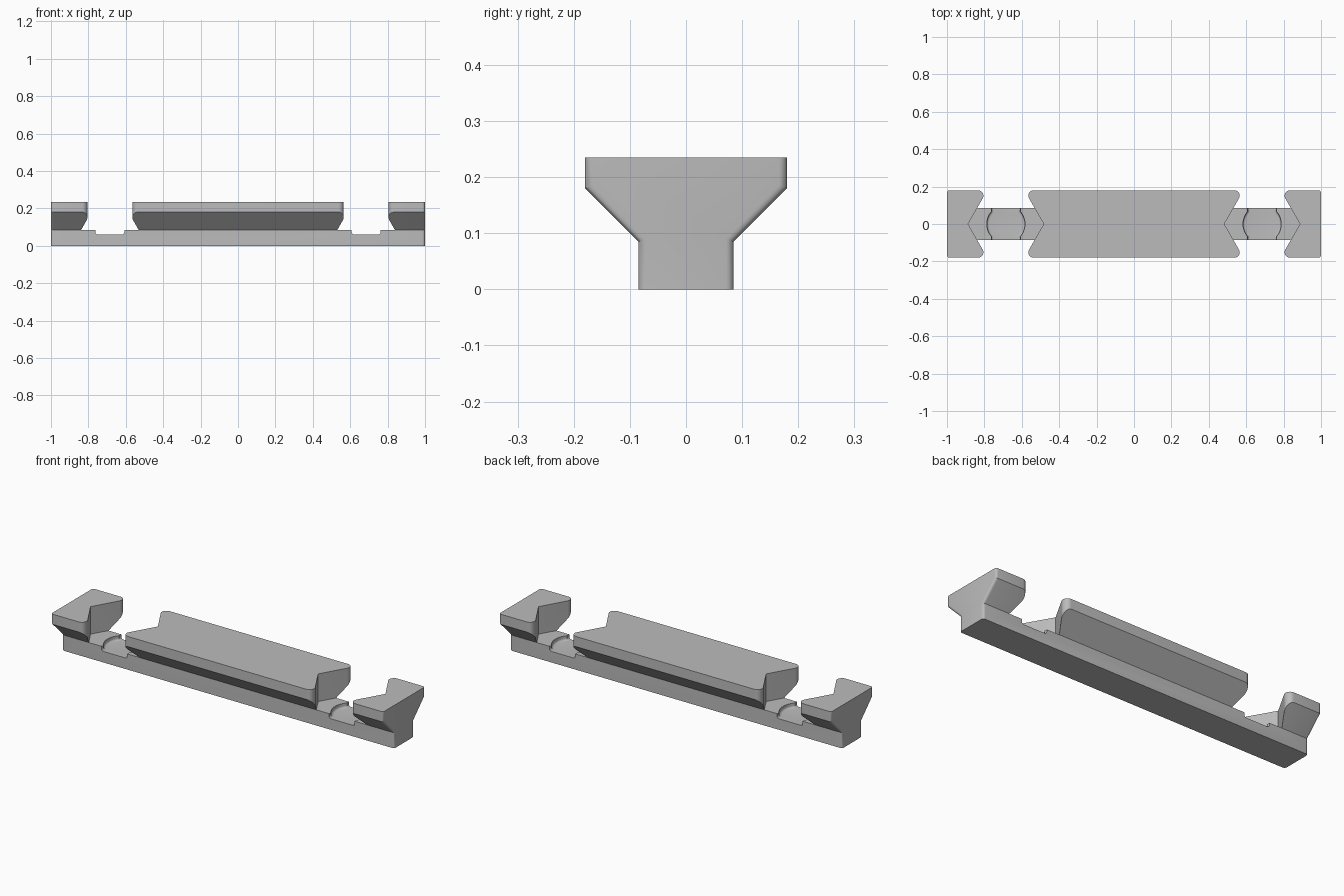
import bpy, bmesh
from math import sin, cos, radians, asin, sqrt

cube = bpy.data.objects.get("Cube")
if cube:
    bpy.data.objects.remove(cube, do_unlink=True)

# Main sizes
FOOT_W, FOOT_H = 0.085, 0.085      # half width and height of the foot
HEAD_W, HEAD_Z, TOP = 0.18, 0.18, 0.235
GAP_X = 0.685                      # centre of each gap
POCKET_Z = 0.06

grey = bpy.data.materials.new("mid grey")
grey.use_nodes = True
colour = (0.5, 0.5, 0.5, 1)
grey.diffuse_color = colour
grey.node_tree.nodes["Principled BSDF"].inputs["Base Color"].default_value = colour


def prism(name, points, direction, finish=None):
    """Extrude a closed outline along a direction."""
    bm = bmesh.new()
    face = bm.faces.new([bm.verts.new(p) for p in points])
    result = bmesh.ops.extrude_face_region(bm, geom=[face])
    moved = [v for v in result["geom"] if isinstance(v, bmesh.types.BMVert)]
    bmesh.ops.translate(bm, verts=moved, vec=direction)
    bmesh.ops.recalc_face_normals(bm, faces=bm.faces)
    if finish:
        edges, size = finish(bm)
        bmesh.ops.bevel(bm, geom=edges, offset=size, segments=5,
                        profile=0.5, affect='EDGES')
    mesh = bpy.data.meshes.new(name)
    bm.to_mesh(mesh)
    bm.free()
    obj = bpy.data.objects.new(name, mesh)
    bpy.context.collection.objects.link(obj)
    return obj


def mirrored(quarter):
    """Complete a quarter outline, given from the x axis towards +y."""
    half = quarter + [(-x, y) for x, y in reversed(quarter)]
    return half + [(x, -y) for x, y in reversed(half) if y > 0]


def cut(target, cutter):
    cutter.hide_render = True
    mod = target.modifiers.new("cut", 'BOOLEAN')
    mod.operation, mod.solver, mod.object = 'DIFFERENCE', 'EXACT', cutter
    bpy.context.view_layer.objects.active = target
    bpy.ops.object.modifier_apply(modifier=mod.name)
    bpy.data.objects.remove(cutter, do_unlink=True)


def end_edges(bm):
    """Side edges of both end faces, leaving top and bottom crisp."""
    picked = []
    for e in bm.edges:
        a, b = (v.co for v in e.verts)
        if abs(a.x - b.x) < 0.001 and abs(a.z - b.z) > 0.001:
            picked.append(e)
    return picked, 0.014


def floor_edges(bm):
    low = POCKET_Z + 0.001
    return [e for e in bm.edges if all(v.co.z < low for v in e.verts)], 0.012


# Bar with a flared head
side = [(FOOT_W, 0), (FOOT_W, FOOT_H), (HEAD_W, HEAD_Z), (HEAD_W, TOP)]
section = side + [(-y, z) for y, z in reversed(side)]
bar = prism("flared_bar", [(-1, y, z) for y, z in section], (2, 0, 0), end_edges)
bar.data.materials.append(grey)

# Gap outline: pointed ends running into rounded head corners
r = 0.0285
cx, cy = 0.12 + r, HEAD_W - r
gap = [(0.2025, 0)]
for i in range(11):
    a = radians(210 - 12 * i)
    gap.append((cx + r * cos(a), cy + r * sin(a)))
gap.append((cx, 0.25))

# Pocket outline: round middle running into a straight slot
radius, slot = 0.102, 0.077
limit = asin(sqrt(radius ** 2 - slot ** 2) / radius)
pocket = [(radius * cos(limit * i / 10), radius * sin(limit * i / 10))
          for i in range(11)] + [(slot, 0.12)]

# Cut the gaps and pockets on both sides
for s in (-1, 1):
    cut(bar, prism("gap_cutter", [(s * GAP_X + x, y, FOOT_H)
                                  for x, y in mirrored(gap)], (0, 0, 0.3)))
    cut(bar, prism("pocket_cutter", [(s * GAP_X + x, y, POCKET_Z)
                                     for x, y in mirrored(pocket)],
                   (0, 0, 0.06), floor_edges))

# Single material and smooth fillets
for p in bar.data.polygons:
    p.material_index = 0
bpy.ops.object.select_all(action='DESELECT')
bar.select_set(True)
bpy.context.view_layer.objects.active = bar
bpy.ops.object.shade_smooth_by_angle(angle=radians(28))
